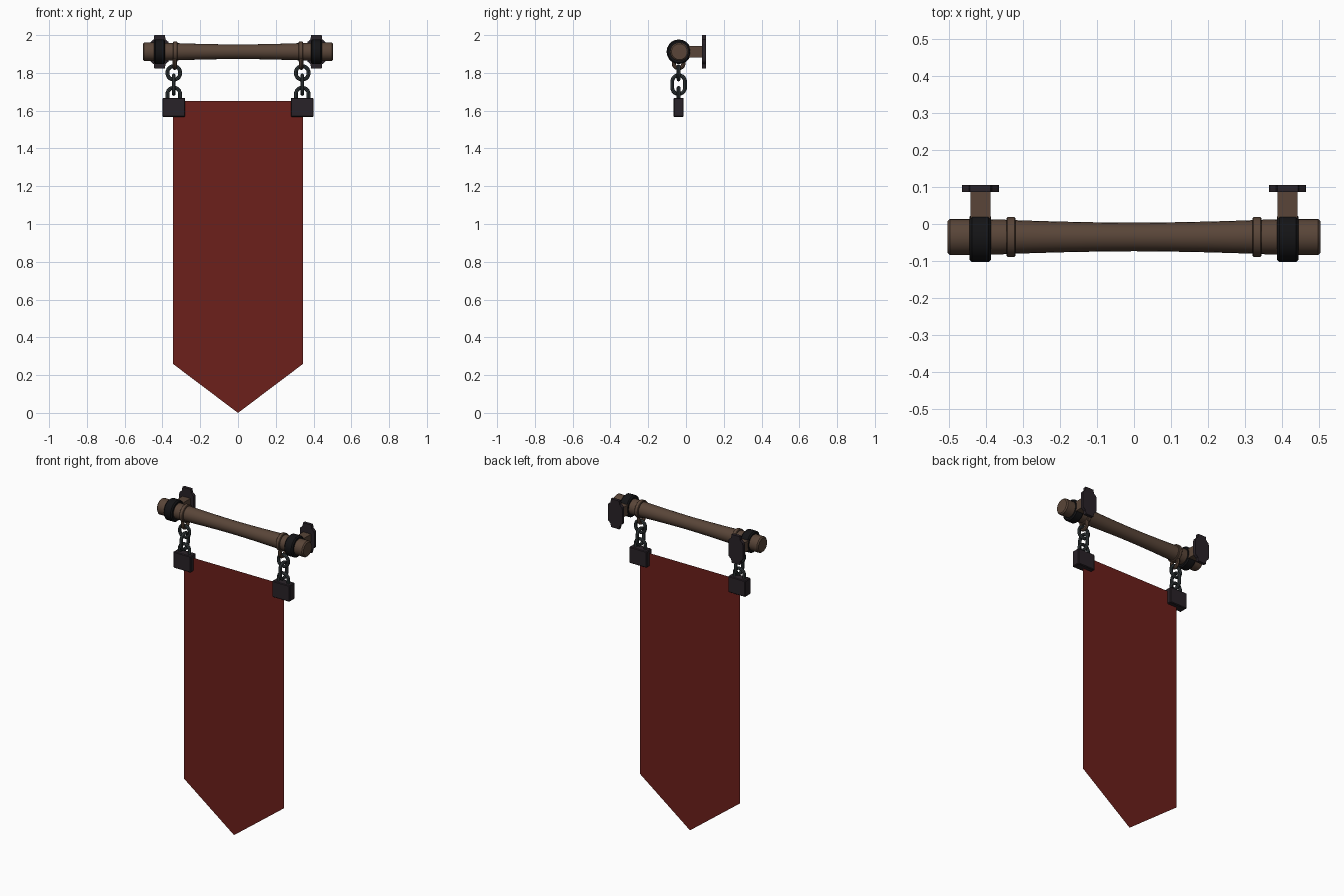
import bpy, bmesh
from math import sin, cos, pi, radians
from mathutils import Vector

if "Cube" in bpy.data.objects:
    bpy.data.objects.remove(bpy.data.objects["Cube"])

PY, PZ = -0.035, 1.912      # pole axis
CX, CY = 0.34, -0.039       # chain position


def material(name, rgb):
    m = bpy.data.materials.new(name)
    m.diffuse_color = (*rgb, 1)
    m.use_nodes = True
    m.node_tree.nodes["Principled BSDF"].inputs["Base Color"].default_value = m.diffuse_color
    return m


wood = material("wood", (0.10, 0.06, 0.04))
black = material("black_iron", (0.007, 0.007, 0.008))
iron = material("dark_iron", (0.022, 0.016, 0.021))
steel = material("chain_steel", (0.035, 0.045, 0.048))
cloth = material("red_cloth", (0.15, 0.014, 0.011))


def finish(name, bm, mat, smooth=True):
    if len(bm.faces) > 1:
        bmesh.ops.recalc_face_normals(bm, faces=bm.faces)
    me = bpy.data.meshes.new(name)
    bm.to_mesh(me)
    bm.free()
    ob = bpy.data.objects.new(name, me)
    bpy.context.collection.objects.link(ob)
    me.materials.append(mat)
    if smooth:
        bpy.ops.object.select_all(action='DESELECT')
        ob.select_set(True)
        bpy.context.view_layer.objects.active = ob
        bpy.ops.object.shade_smooth_by_angle(angle=radians(35))
    return ob


def lathe_x(name, profile, mat, cx=0, cy=PY, cz=PZ, n=20, ring=False):
    """Turn (x, radius) points around an x axis; ring closes the profile."""
    bm = bmesh.new()
    loops = [[bm.verts.new((cx + x, cy + r * cos(2 * pi * i / n), cz + r * sin(2 * pi * i / n)))
              for i in range(n)] for x, r in profile]
    pairs = list(zip(loops, loops[1:]))
    if ring:
        pairs.append((loops[-1], loops[0]))
    else:
        bm.faces.new(loops[0])
        bm.faces.new(loops[-1])
    for a, b in pairs:
        for i in range(n):
            j = (i + 1) % n
            bm.faces.new((a[i], a[j], b[j], b[i]))
    return finish(name, bm, mat)


def link(name, centre, w, h, r, across, mat, n=16, k=8):
    """Oval chain link: w, h are half sizes of the wire centre line."""
    bm = bmesh.new()
    c, side, up = Vector(centre), Vector(across), Vector((0, 0, 1))
    depth = side.cross(up)
    loops = []
    for i in range(n):
        a = 2 * pi * (i + 0.5) / n
        out = side * cos(a) + up * sin(a)
        p = c + out * w + up * ((h - w) if sin(a) > 0 else (w - h))
        loops.append([bm.verts.new(p + out * r * cos(2 * pi * j / k) + depth * r * sin(2 * pi * j / k))
                      for j in range(k)])
    for i in range(n):
        a, b = loops[i], loops[(i + 1) % n]
        for j in range(k):
            m = (j + 1) % k
            bm.faces.new((a[j], b[j], b[m], a[m]))
    return finish(name, bm, mat)


def box(name, x, y, z, mat, bevel=0):
    bm = bmesh.new()
    bmesh.ops.create_cube(bm, size=1)
    for v in bm.verts:
        v.co = [lo + (c + 0.5) * (hi - lo) for c, (lo, hi) in zip(v.co, (x, y, z))]
    if bevel:
        bmesh.ops.bevel(bm, geom=bm.edges[:], offset=bevel, segments=1, affect='EDGES')
    return finish(name, bm, mat, False)


def slab(name, pts, y0, y1, mat):
    """Extrude an x-z outline from y0 to y1 (flat sheet if equal)."""
    bm = bmesh.new()
    f = bm.faces.new([bm.verts.new((x, y0, z)) for x, z in pts])
    if y1 != y0:
        new = bmesh.ops.extrude_face_region(bm, geom=[f])['geom']
        for v in new:
            if isinstance(v, bmesh.types.BMVert):
                v.co.y = y1
    return finish(name, bm, mat, False)


# waisted wooden pole with chamfered ends
half = [(0, 0.0385), (0.1, 0.0395), (0.2, 0.0415), (0.3, 0.0445), (0.36, 0.047),
        (0.45, 0.049), (0.497, 0.049), (0.504, 0.042)]
lathe_x("pole", [(-x, r) for x, r in half[:0:-1]] + half, wood)

for s, side in ((-1, "left"), (1, "right")):
    # wall bracket: clamp ring, arm and back plate
    bx = s * 0.415
    lathe_x("clamp_ring_" + side, [(-0.029, 0.045), (-0.029, 0.058), (-0.022, 0.065),
                                   (0.022, 0.065), (0.029, 0.058), (0.029, 0.045)],
            black, bx, -0.038, ring=True)
    box("bracket_arm_" + side, (bx - 0.027, bx + 0.027), (-0.01, 0.09),
        (PZ - 0.031, PZ + 0.031), wood)
    quarter = [(0.05, 0.04), (0.047, 0.052), (0.031, 0.066), (0.028, 0.088)]
    top = quarter + [(-x, z) for x, z in quarter[::-1]]
    outline = top + [(-x, -z) for x, z in top]
    slab("wall_plate_" + side, [(bx + x, PZ + z) for x, z in outline], 0.086, 0.105, iron)

    # wooden collar with hanging eye
    lathe_x("collar_" + side, [(-0.012, 0.04), (-0.012, 0.051), (-0.009, 0.054),
                               (0.009, 0.054), (0.012, 0.051), (0.012, 0.04)],
            wood, s * 0.332, ring=True)
    hx = s * CX
    link("hanging_eye_" + side, (s * 0.335, CY, 1.855), 0.026, 0.03, 0.011, (0, 1, 0), wood)

    # chain and padlock
    link("upper_link_" + side, (hx, CY, 1.80), 0.034, 0.036, 0.010, (1, 0, 0), steel)
    link("middle_link_" + side, (hx, CY, 1.738), 0.034, 0.050, 0.010, (0, 1, 0), steel)
    link("padlock_shackle_" + side, (hx, CY, 1.672), 0.034, 0.050, 0.010, (1, 0, 0), steel)
    box("padlock_body_" + side, (hx - 0.06, hx + 0.06), (CY - 0.027, CY + 0.027),
        (1.567, 1.668), iron, 0.004)

# pointed cloth sheet
slab("banner", [(-0.345, 1.65), (-0.345, 0.26), (0, 0), (0.345, 0.26), (0.345, 1.65)],
     CY, CY, cloth)
